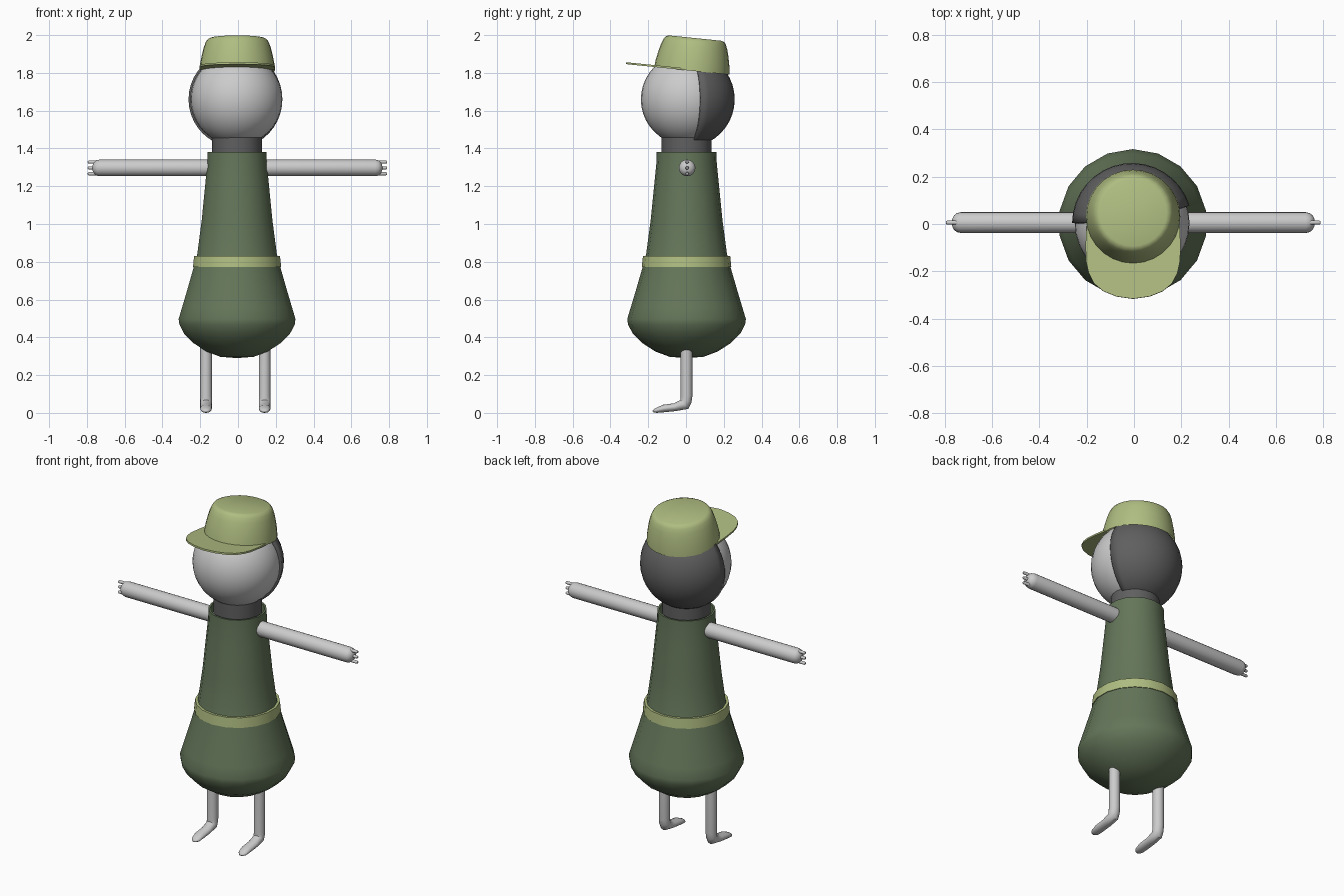
import bpy, bmesh, math
from mathutils import Matrix, Vector

if "Cube" in bpy.data.objects:
    bpy.data.objects.remove(bpy.data.objects["Cube"])


def material(name, rgb):
    m = bpy.data.materials.new(name)
    m.diffuse_color = (*rgb, 1)
    m.use_nodes = True
    m.node_tree.nodes["Principled BSDF"].inputs["Base Color"].default_value = m.diffuse_color
    return m


DARK_GREEN = material("dark_green", (0.127, 0.18, 0.10))
LIGHT_GREEN = material("light_green", (0.43, 0.51, 0.22))
DARK_GREY = material("dark_grey", (0.115, 0.115, 0.115))


def finish(name, bm, mat=None, matrix=Matrix(), angle=40):
    bmesh.ops.remove_doubles(bm, verts=bm.verts, dist=1e-5)
    bmesh.ops.recalc_face_normals(bm, faces=bm.faces)
    bm.transform(matrix)
    me = bpy.data.meshes.new(name)
    bm.to_mesh(me)
    bm.free()
    ob = bpy.data.objects.new(name, me)
    bpy.context.collection.objects.link(ob)
    if mat:
        me.materials.append(mat)
    bpy.ops.object.select_all(action='DESELECT')
    bpy.context.view_layer.objects.active = ob
    ob.select_set(True)
    bpy.ops.object.shade_smooth_by_angle(angle=math.radians(angle))
    return ob


def skin(rings, closed=True):
    """Join successive rings of points with quads."""
    bm = bmesh.new()
    vs = [[bm.verts.new(p) for p in ring] for ring in rings]
    n = len(vs[0])
    for a, b in zip(vs, vs[1:]):
        for i in range(n if closed else n - 1):
            j = (i + 1) % n
            bm.faces.new((a[i], a[j], b[j], b[i]))
    return bm


def lathe(name, profile, segs, mat=None, matrix=Matrix(), start=90, sweep=360):
    closed = sweep == 360
    angles = [math.radians(start + sweep * i / segs) for i in range(segs + (not closed))]
    rings = [[(r * math.cos(a), r * math.sin(a), z) for a in angles] for r, z in profile]
    return finish(name, skin(rings, closed), mat, matrix)


def arc(r, n=20):
    return [(r * math.sin(math.pi * i / n), -r * math.cos(math.pi * i / n)) for i in range(n + 1)]


def move(x, y, z):
    return Matrix.Translation((x, y, z))


base = move(-0.005, 0.003, 0)

# Dress with a hollow collar
lathe("dress", [(0, 0.29), (0.09, 0.297), (0.165, 0.325), (0.235, 0.37), (0.285, 0.42),
                (0.31, 0.468), (0.314, 0.497), (0.295, 0.56), (0.268, 0.65), (0.236, 0.76),
                (0.214, 0.84), (0.19, 1.02), (0.17, 1.22), (0.16, 1.32), (0.158, 1.38),
                (0.147, 1.38), (0.145, 1.32), (0.1, 1.32)], 18, DARK_GREEN, base)

# Belt ring
lathe("belt", [(0.2, 0.772), (0.237, 0.772), (0.231, 0.83), (0.2, 0.83), (0.2, 0.772)],
      18, LIGHT_GREEN, base)

# Neck, head and wedge-shaped hair shell
lathe("neck", [(0.132, 1.3), (0.132, 1.475), (0, 1.475)], 24, DARK_GREY, base)
head_at = move(-0.008, 0.004, 1.66)
lathe("head", arc(0.243), 32, None, head_at)
hair = lathe("hair", arc(0.254), 16, DARK_GREY, head_at, start=17, sweep=163)
shell = hair.modifiers.new("thickness", 'SOLIDIFY')
shell.thickness = 0.016
shell.offset = -1

# Cap crown, tilted back
cap_at = move(-0.004, 0.031, 1.811) @ Matrix.Rotation(math.radians(-5.8), 4, 'X')
lathe("cap_crown", [(0.2, 0), (0.196, 0.04), (0.186, 0.09), (0.176, 0.128), (0.166, 0.154),
                    (0.156, 0.168), (0.142, 0.174), (0, 0.174)], 28, LIGHT_GREEN, cap_at)

# Cap bill
half = [(0.197, -0.04), (0.201, -0.12), (0.199, -0.19), (0.188, -0.24), (0.165, -0.285),
        (0.125, -0.318), (0.07, -0.34)]
outline = half + [(0, -0.35)] + [(-x, y) for x, y in reversed(half)]
bm = bmesh.new()
face = bm.faces.new([bm.verts.new((x, y, 0)) for x, y in outline])
top = bmesh.ops.extrude_face_region(bm, geom=[face])["geom"]
bmesh.ops.translate(bm, vec=(0, 0, 0.01), verts=[g for g in top if isinstance(g, bmesh.types.BMVert)])
finish("cap_bill", bm, LIGHT_GREEN, cap_at)

# Leg and foot cross-sections: y, z, tilt, half thickness, half width
LEG = [(0.003, 0.42, 0, 0.031, 0.031), (0.003, 0.09, 0, 0.031, 0.031),
       (0.0, 0.066, 22, 0.031, 0.031), (-0.008, 0.045, 50, 0.031, 0.031),
       (-0.06, 0.030, 83, 0.021, 0.031), (-0.12, 0.023, 83, 0.020, 0.031),
       (-0.158, 0.013, 80, 0.013, 0.026), (-0.174, 0.009, 80, 0.006, 0.013),
       (-0.177, 0.008, 80, 0, 0)]


def leg(name, x):
    rings = []
    for y, z, tilt, t, w in LEG:
        c, s = math.cos(math.radians(tilt)), math.sin(math.radians(tilt))
        ring = []
        for i in range(16):
            a = math.tau * i / 16
            d = t * math.sin(a)
            ring.append((x + w * math.cos(a), y + d * c, z - d * s))
        rings.append(ring)
    finish(name, skin(rings), angle=50)


for side, s, leg_x in (("left", 1, 0.141), ("right", -1, -0.169)):
    leg(side + "_leg", leg_x)

    # Arm with rounded end
    out = move(-0.003, 0.006, 1.297) @ Matrix.Rotation(math.radians(90 * s), 4, 'Y')
    lathe(side + "_arm", [(0.044, 0.1), (0.044, 0.73), (0.04, 0.747), (0.03, 0.759),
                          (0.016, 0.766), (0, 0.768)], 20, None, out)

    # Three small fingers stacked vertically
    for i in (-1, 0, 1):
        lathe(f"{side}_finger_{i + 2}", [(0.009, 0.72), (0.009, 0.786), (0.006, 0.792), (0, 0.793)],
              10, None, out @ move(0.031 * i, 0, 0))
